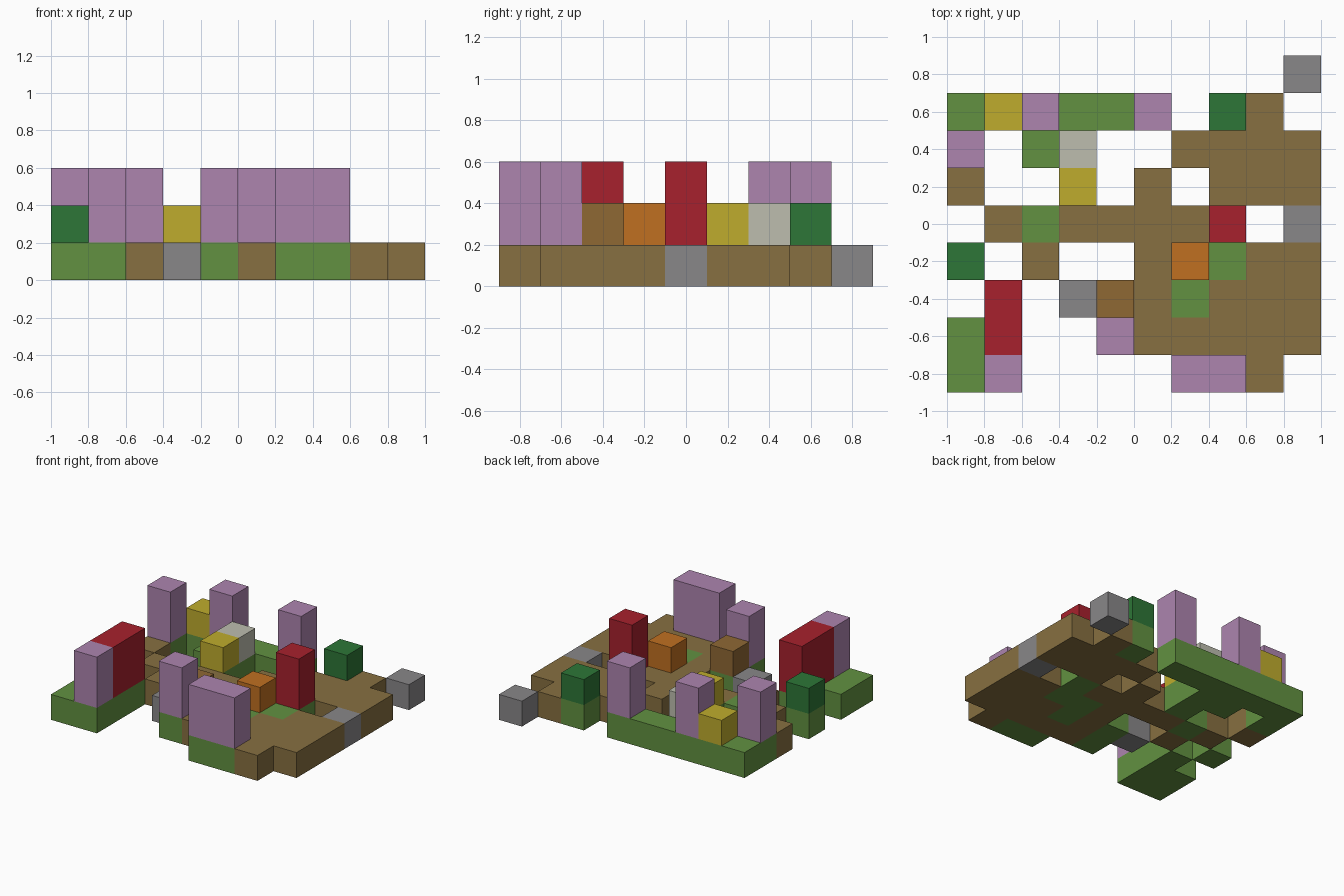
import bpy
import bmesh
from mathutils import Vector

if "Cube" in bpy.data.objects:
    bpy.data.objects.remove(bpy.data.objects["Cube"], do_unlink=True)

CELL = 0.2

# Part name, colour name and sRGB colour for each letter in the maps
PARTS = {
    "D": ("dirt_ground", "earth brown", "877041"),
    "G": ("grass_ground", "grass green", "629141"),
    "S": ("stone_blocks", "stone grey", "898789"),
    "P": ("lilac_towers", "lilac", "AD85AF"),
    "H": ("hedge_blocks", "dark green", "2D7637"),
    "Y": ("yellow_blocks", "mustard yellow", "BFAC2D"),
    "R": ("red_towers", "red", "A7212D"),
    "O": ("orange_block", "orange", "C07021"),
    "W": ("wood_block", "wood brown", "8F6834"),
    "L": ("pale_block", "pale stone", "BEBEAF"),
}

# Ground layer, rows from back to front, columns along x
GROUND = """
.........S
GGGGGG.GD.
G.GG..DDDD
D..G.D.DDD
.DGDDDDG.S
G.D..DGGDD
.G.SGDGDDD
GG..GDDDDD
GG....GGD.
""".split()

# Blocks standing on the ground
BLOCKS = """
..........
.YP..P.H..
P..L......
...Y......
.......R..
H.....O...
.R..W.....
.R..P.....
.P....PP..
""".split()

# Only the tall towers go up another level
TALL = ["".join(c if c in "PR" else "." for c in row) for row in BLOCKS]

cells = {}
for z, layer in enumerate((GROUND, BLOCKS, TALL)):
    for r, row in enumerate(layer):
        for x, kind in enumerate(row):
            if kind != ".":
                cells[x, len(layer) - 1 - r, z] = kind
ORIGIN = Vector((len(GROUND[0]), len(GROUND), 0)) / 2


def make_material(name, code):
    """Flat material from an sRGB hex code."""
    srgb = [int(code[i:i + 2], 16) / 255 for i in (0, 2, 4)]
    colour = [((c + 0.055) / 1.055) ** 2.4 for c in srgb] + [1]
    mat = bpy.data.materials.new(name)
    mat.use_nodes = True
    mat.diffuse_color = colour
    bsdf = mat.node_tree.nodes["Principled BSDF"]
    bsdf.inputs["Base Color"].default_value = colour
    bsdf.inputs["Roughness"].default_value = 0.9
    return mat


def add_open_faces(bm, cell):
    """Add the sides of one block that no other block covers."""
    centre = Vector(cell) + Vector((0.5, 0.5, 0.5))
    for axis in range(3):
        for sign in (-1, 1):
            normal = Vector((0, 0, 0))
            normal[axis] = sign
            if tuple(int(c + n) for c, n in zip(cell, normal)) in cells:
                continue
            u = Vector((0, 0, 0))
            u[(axis + 1) % 3] = 0.5
            v = normal.cross(u)
            mid = centre + normal / 2 - ORIGIN
            corners = (mid - u - v, mid + u - v, mid + u + v, mid - u + v)
            bm.faces.new([bm.verts.new(p * CELL) for p in corners])


# One object for each kind of block
for kind, (part, colour_name, code) in PARTS.items():
    bm = bmesh.new()
    for cell, k in cells.items():
        if k == kind:
            add_open_faces(bm, cell)
    bmesh.ops.remove_doubles(bm, verts=bm.verts, dist=0.001)
    mesh = bpy.data.meshes.new(part)
    bm.to_mesh(mesh)
    bm.free()
    mesh.materials.append(make_material(colour_name, code))
    bpy.context.collection.objects.link(bpy.data.objects.new(part, mesh))
